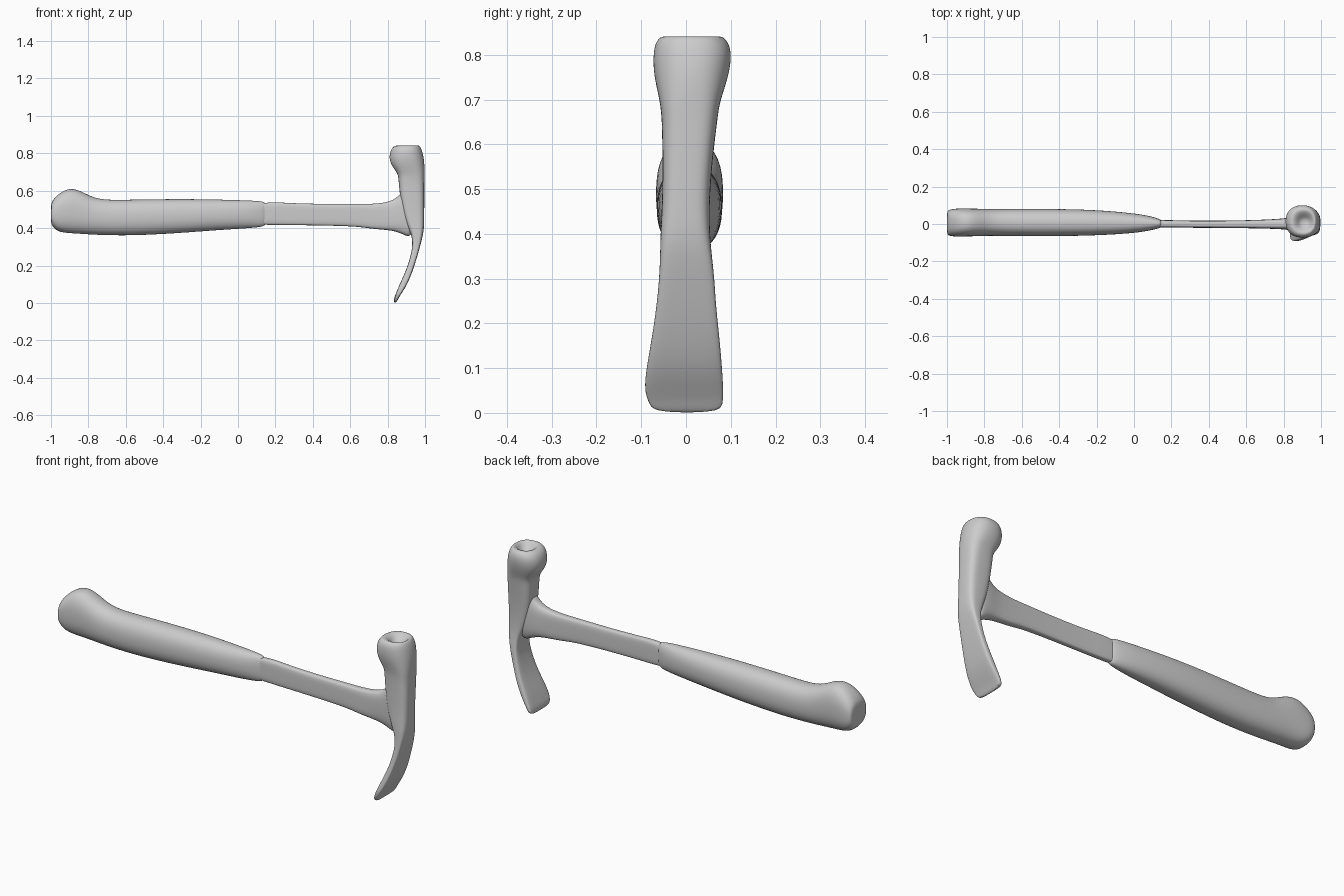
import bpy, bmesh, math

SIDES = 20


def ring(power):
    """Unit superellipse outline: power 2 is round, higher is squarer."""
    pts = []
    for i in range(SIDES):
        a = 2 * math.pi * (i + 0.5) / SIDES
        c, s = math.cos(a), math.sin(a)
        pts.append((math.copysign(abs(c) ** (2 / power), c),
                    math.copysign(abs(s) ** (2 / power), s)))
    return pts


def loft(name, sections, axis):
    """Skin sections (pos, u_min, u_max, y_min, y_max, power) along x or z.
    u is the other in-plane axis: z for an x loft, x for a z loft."""
    bm = bmesh.new()
    loops = []
    for pos, u0, u1, y0, y1, power in sections:
        loop = []
        for a, b in ring(power):
            u = (u0 + u1) / 2 + a * (u1 - u0) / 2
            y = (y0 + y1) / 2 + b * (y1 - y0) / 2
            loop.append(bm.verts.new((pos, y, u) if axis == 'x' else (u, y, pos)))
        loops.append(loop)
    for l0, l1 in zip(loops, loops[1:]):
        for i in range(SIDES):
            j = (i + 1) % SIDES
            bm.faces.new((l0[i], l0[j], l1[j], l1[i]))
    bm.faces.new(loops[0])
    bm.faces.new(loops[-1])
    bmesh.ops.recalc_face_normals(bm, faces=bm.faces)
    mesh = bpy.data.meshes.new(name)
    bm.to_mesh(mesh)
    bm.free()
    for p in mesh.polygons:
        p.use_smooth = True
    obj = bpy.data.objects.new(name, mesh)
    bpy.context.collection.objects.link(obj)
    sub = obj.modifiers.new("smooth", 'SUBSURF')
    sub.levels = sub.render_levels = 2
    return obj


# Thick grip with a hooked butt, tapering onto the shaft
loft("grip", [
    (-1.00, .43, .52, -.050, .060, 2.5),
    (-0.995, .41, .545, -.062, .075, 2.5),
    (-0.965, .380, .580, -.068, .083, 2.6),
    (-0.91, .372, .616, -.068, .084, 2.5),
    (-0.85, .369, .606, -.066, .083, 2.4),
    (-0.78, .364, .565, -.064, .081, 2.3),
    (-0.70, .361, .550, -.065, .081, 2.3),
    (-0.55, .359, .554, -.067, .082, 2.3),
    (-0.30, .373, .557, -.065, .080, 2.3),
    (-0.12, .388, .554, -.058, .070, 2.3),
    (0.02, .396, .550, -.047, .055, 2.3),
    (0.09, .402, .547, -.034, .042, 2.4),
    (0.14, .408, .543, -.022, .027, 2.6),
    (0.15, .425, .53, -.012, .015, 2.6),
], 'x')

# Flat narrow shaft flaring into the head
loft("shaft", [
    (0.05, .42, .53, -.018, .022, 4),
    (0.20, .416, .540, -.019, .021, 4),
    (0.27, .416, .534, -.020, .018, 4),
    (0.45, .414, .529, -.021, .017, 4),
    (0.64, .409, .530, -.023, .021, 4),
    (0.71, .396, .529, -.025, .024, 4),
    (0.80, .390, .537, -.028, .029, 3.5),
    (0.85, .380, .562, -.036, .038, 3),
    (0.89, .362, .610, -.042, .044, 3),
    (0.94, .340, .660, -.042, .044, 3),
], 'x')

# Head: curved flat claw below, neck and dished striking face above
loft("head", [
    (0.000, .833, .846, -.074, .078, 6),
    (0.025, .834, .858, -.084, .083, 6),
    (0.05, .844, .874, -.094, .084, 5),
    (0.10, .864, .906, -.089, .081, 5),
    (0.17, .897, .934, -.076, .075, 5),
    (0.24, .920, .956, -.066, .067, 5),
    (0.30, .933, .973, -.060, .064, 4.5),
    (0.36, .930, .989, -.058, .057, 4),
    (0.41, .905, .996, -.057, .053, 3.5),
    (0.48, .880, .996, -.053, .053, 3.5),
    (0.57, .866, .997, -.053, .060, 3.5),
    (0.65, .858, .997, -.054, .070, 3.2),
    (0.69, .856, .998, -.058, .075, 3),
    (0.725, .826, .998, -.066, .087, 2.6),
    (0.765, .807, .996, -.074, .099, 2.3),
    (0.805, .811, .988, -.074, .103, 2.3),
    (0.832, .824, .978, -.068, .094, 2.3),
    (0.846, .848, .966, -.050, .076, 2.3),
    (0.828, .872, .950, -.028, .050, 2.2),
    (0.805, .890, .932, -.008, .028, 2),
], 'z')
